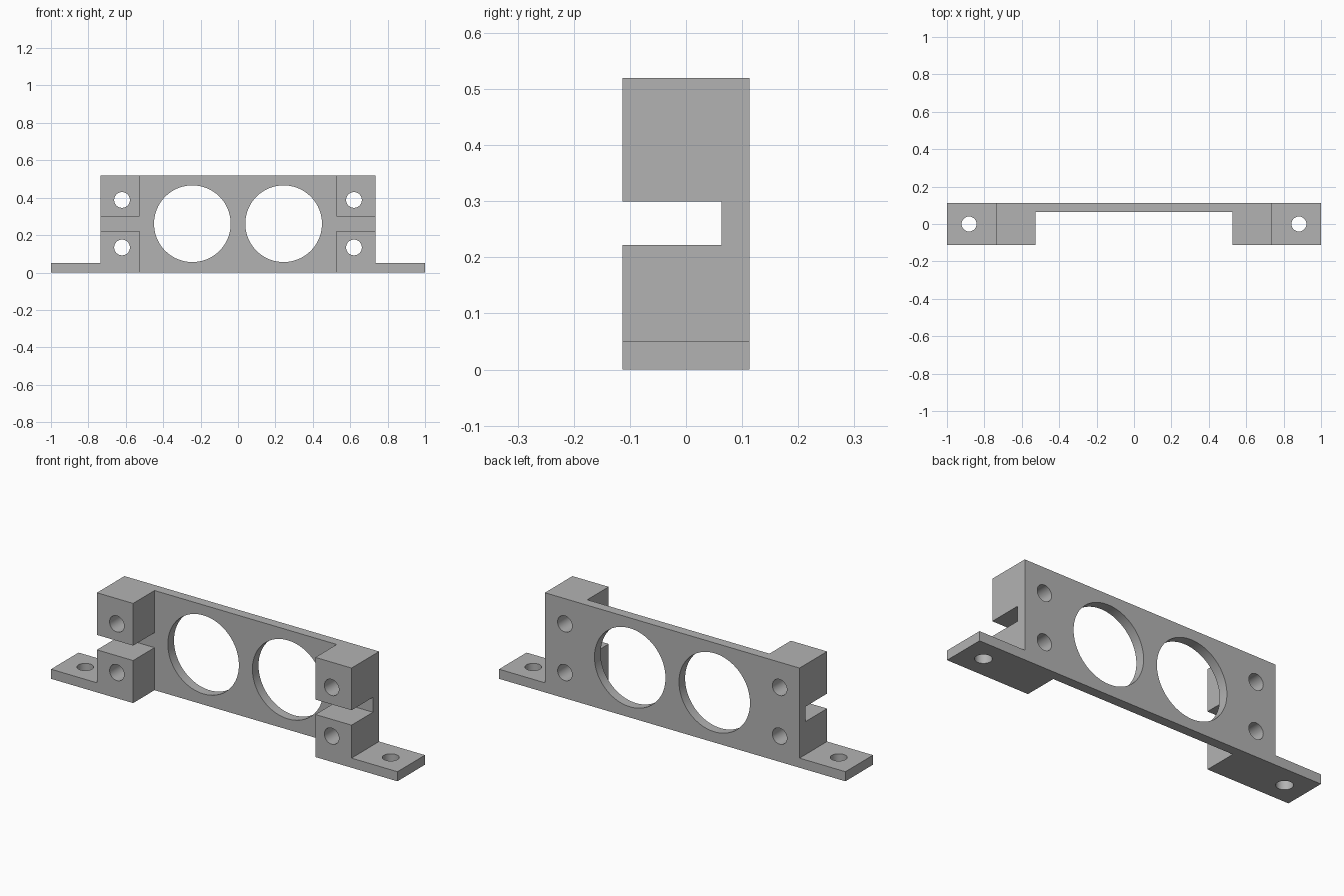
import bpy, bmesh, math
from mathutils import Matrix

if "Cube" in bpy.data.objects:
    bpy.data.objects.remove(bpy.data.objects["Cube"], do_unlink=True)

DEPTH = 0.1135     # half depth
PLATE = 0.063      # front face of the thin plate
BLOCK = 0.735      # half width of the raised body
INNER = 0.526      # inner side of the corner blocks
HEIGHT = 0.52
FOOT = 0.05
MID = 0.261        # height of slot and large holes

grey = bpy.data.materials.new("grey plastic")
grey.use_nodes = True
colour = (0.45, 0.45, 0.45, 1)
grey.diffuse_color = colour
grey.node_tree.nodes["Principled BSDF"].inputs["Base Color"].default_value = colour


def finish(name, bm):
    bmesh.ops.recalc_face_normals(bm, faces=bm.faces)
    mesh = bpy.data.meshes.new(name)
    bm.to_mesh(mesh)
    bm.free()
    mesh.materials.append(grey)
    obj = bpy.data.objects.new(name, mesh)
    bpy.context.collection.objects.link(obj)
    return obj


def box(name, low, high):
    bm = bmesh.new()
    bmesh.ops.create_cube(bm, size=1)
    for v in bm.verts:
        v.co = [(a + b) / 2 + c * (b - a) for a, b, c in zip(low, high, v.co)]
    return finish(name, bm)


def drill(name, centre, radius, axis, sides=48):
    bm = bmesh.new()
    turn = Matrix.Rotation(math.pi / 2, 4, "X") if axis == "Y" else Matrix()
    bmesh.ops.create_cone(bm, cap_ends=True, segments=sides, radius1=radius,
                          radius2=radius, depth=1,
                          matrix=Matrix.Translation(centre) @ turn)
    return finish(name, bm)


# Bracket body: stepped front outline extruded through the depth
half = [(1, 0), (1, FOOT), (BLOCK, FOOT), (BLOCK, HEIGHT)]
outline = half + [(-x, z) for x, z in reversed(half)]
bm = bmesh.new()
face = bm.faces.new([bm.verts.new((x, -DEPTH, z)) for x, z in outline])
grown = bmesh.ops.extrude_face_region(bm, geom=[face])["geom"]
bmesh.ops.translate(bm, vec=(0, 2 * DEPTH, 0),
                    verts=[g for g in grown if isinstance(g, bmesh.types.BMVert)])
bracket = finish("mounting_bracket", bm)

# Central recess and the side slots
cutters = [
    box("recess_cutter", (-INNER, -1, -1), (INNER, PLATE, 1)),
    box("slot_cutter", (-0.9, -1, 0.222), (0.9, PLATE, 0.3)),
]

# Large openings, screw holes and foot holes on both sides
for side in (-1, 1):
    cutters.append(drill("opening_cutter", (side * 0.244, 0, MID), 0.205, "Y", 96))
    cutters.append(drill("foot_hole_cutter", (side * 0.882, 0, 0), 0.04, "Z"))
    for level in (-1, 1):
        cutters.append(drill("screw_hole_cutter",
                             (side * 0.62, 0, MID + level * 0.127), 0.042, "Y"))

for cutter in cutters:
    cutter.hide_render = True
    cut = bracket.modifiers.new(cutter.name, "BOOLEAN")
    cut.operation = "DIFFERENCE"
    cut.solver = "EXACT"
    cut.object = cutter

# Bake the cuts and discard the cutters
graph = bpy.context.evaluated_depsgraph_get()
baked = bpy.data.meshes.new_from_object(bracket.evaluated_get(graph))
bracket.modifiers.clear()
bracket.data = baked
baked.materials.clear()
baked.materials.append(grey)
for cutter in cutters:
    bpy.data.objects.remove(cutter, do_unlink=True)

# Smooth hole walls, sharp edges elsewhere
bpy.ops.object.select_all(action="DESELECT")
bracket.select_set(True)
bpy.context.view_layer.objects.active = bracket
bpy.ops.object.shade_smooth_by_angle(angle=math.radians(30))
